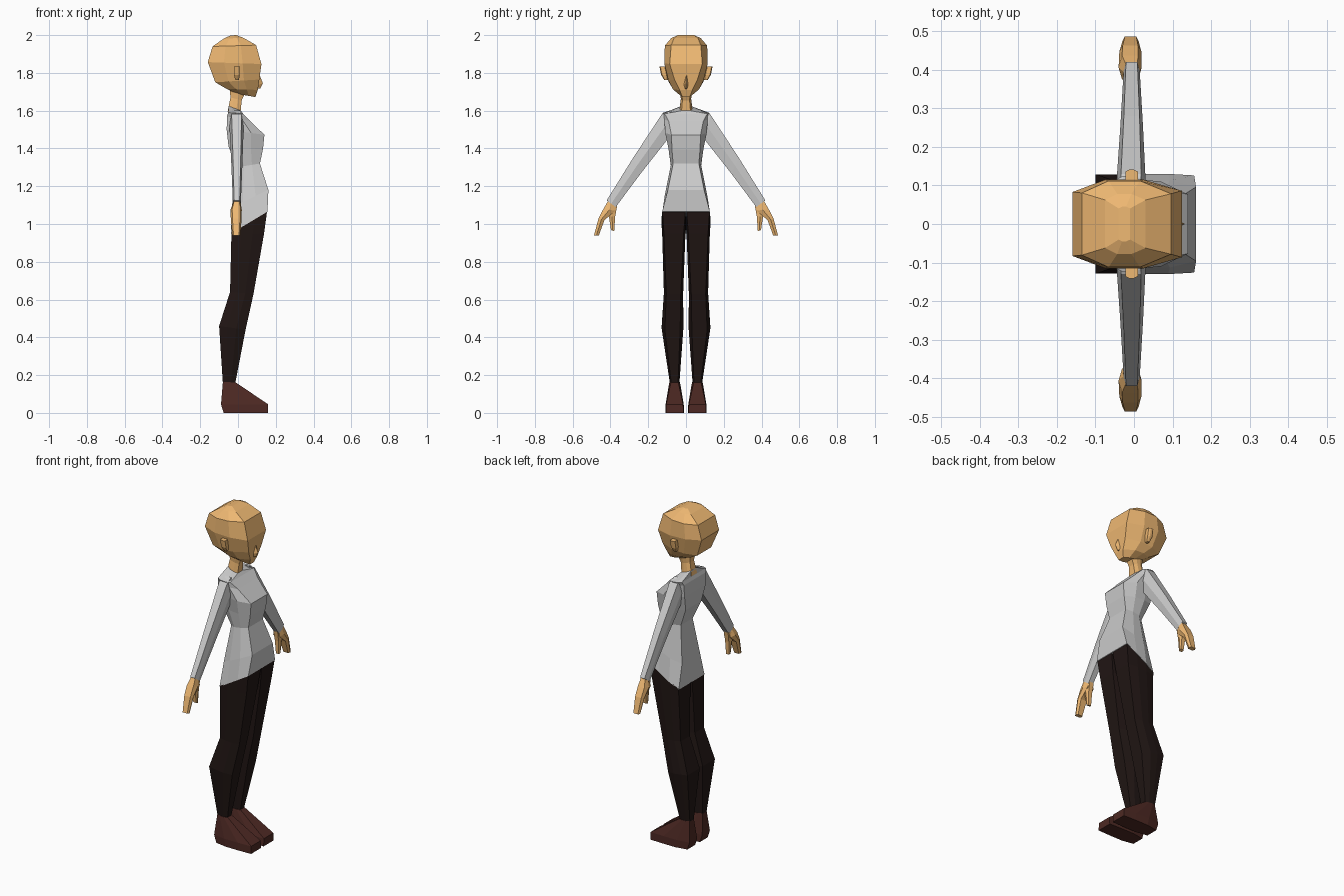
import bpy, bmesh


def material(name, rgb):
    m = bpy.data.materials.new(name)
    m.diffuse_color = (*rgb, 1)
    return m


SKIN = material("skin", (0.86, 0.48, 0.17))
TROUSER = material("dark_cloth", (0.015, 0.008, 0.007))
LEATHER = material("leather", (0.075, 0.022, 0.017))


def loft(name, rings, mat=None, mirror=False):
    """Skin a list of equal-length point rings, cap both ends."""
    bm = bmesh.new()
    rows = [[bm.verts.new(p) for p in r] for r in rings]
    n = len(rows[0])
    for a, b in zip(rows, rows[1:]):
        for i in range(n):
            j = (i + 1) % n
            bm.faces.new((a[i], a[j], b[j], b[i]))
    bm.faces.new(rows[0][::-1])
    bm.faces.new(rows[-1])
    bmesh.ops.recalc_face_normals(bm, faces=bm.faces)
    me = bpy.data.meshes.new(name)
    bm.to_mesh(me)
    bm.free()
    ob = bpy.data.objects.new(name, me)
    bpy.context.collection.objects.link(ob)
    if mat:
        me.materials.append(mat)
    if mirror:
        mod = ob.modifiers.new("mirror", 'MIRROR')
        mod.use_axis = (False, True, False)
        mod.use_mirror_merge = False
    return ob


def section(xb, xf, zb, zf, y0, y1, kf=0.7, kb=0.7):
    """Eight-sided horizontal section; kf/kb narrow its front/back edge."""
    c, h = (y0 + y1) / 2, (y1 - y0) / 2
    half = [(1, kf), (0.65, 1), (0.3, 1), (0, kb)]
    pts = [(t, k) for t, k in half] + [(t, -k) for t, k in half[::-1]]
    return [(xb + t * (xf - xb), c + k * h, zb + t * (zf - zb)) for t, k in pts]


def body(xb, xf, zb, zf, y, kf=0.7, kb=0.7):
    return section(xb, xf, zb, zf, -y, y, kf, kb)


def limb(up, low, xb, xf):
    """Six-sided section of an arm between its upper and lower edge (y, z)."""
    c, h = (xb + xf) / 2, (xf - xb) / 2
    my, mz = (up[0] + low[0]) / 2, (up[1] + low[1]) / 2
    return [(c - h * .7, *up), (c + h * .7, *up), (c + h, my, mz),
            (c + h * .7, *low), (c - h * .7, *low), (c - h, my, mz)]


# Head, neck and facial parts
loft("head", [
    body(-0.01, 0.092, 1.69, 1.672, 0.028),
    body(-0.06, 0.105, 1.715, 1.71, 0.068, 0.5),
    body(-0.12, 0.113, 1.75, 1.765, 0.093, 0.65),
    body(-0.16, 0.124, 1.857, 1.847, 0.115, 0.75, 0.72),
    body(-0.135, 0.096, 1.94, 1.947, 0.112, 0.7, 0.72),
    body(-0.075, 0.03, 1.982, 1.985, 0.078, 0.8, 0.8),
    body(-0.04, -0.01, 1.998, 2.0, 0.045, 0.9, 0.9)], SKIN)
loft("nose", [[(0.11, -0.006, 1.80), (0.11, 0.006, 1.80), (0.112, 0.0, 1.79)],
              [(0.10, -0.016, 1.735), (0.10, 0.016, 1.735), (0.132, 0, 1.745)],
              [(0.10, -0.008, 1.715), (0.10, 0.008, 1.715), (0.118, 0, 1.718)]], SKIN)
loft("ear", [
    section(-0.014, 0.004, 1.762, 1.762, 0.095, 0.115),
    section(-0.022, 0.01, 1.79, 1.79, 0.098, 0.132),
    section(-0.022, 0.01, 1.835, 1.835, 0.108, 0.141)], SKIN, True)
loft("neck", [
    body(-0.055, 0.012, 1.595, 1.58, 0.036),
    body(-0.04, 0.02, 1.67, 1.655, 0.027),
    body(-0.045, 0.04, 1.73, 1.70, 0.033)], SKIN)

# Shirt, from the slanted hem up to the collar
loft("shirt", [
    body(-0.037, 0.156, 0.95, 1.065, 0.13, 0.97, 0.93),
    body(-0.033, 0.161, 1.09, 1.18, 0.113, 0.85, 0.75),
    body(-0.005, 0.116, 1.30, 1.32, 0.08, 0.85, 0.7),
    body(-0.05, 0.132, 1.41, 1.395, 0.093, 0.8, 0.8),
    body(-0.06, 0.14, 1.50, 1.472, 0.11, 0.7, 0.9),
    body(-0.058, 0.065, 1.57, 1.545, 0.115, 0.8, 0.9),
    body(-0.052, 0.028, 1.59, 1.583, 0.125, 0.9, 0.9),
    body(-0.05, 0.015, 1.625, 1.60, 0.035)])

# Sleeves and hands
loft("sleeve", [
    limb((0.085, 1.60), (0.06, 1.49), -0.045, 0.025),
    limb((0.13, 1.578), (0.10, 1.445), -0.045, 0.03),
    limb((0.28, 1.35), (0.24, 1.267), -0.035, 0.023),
    limb((0.42, 1.125), (0.372, 1.09), -0.027, 0.015)], None, True)
loft("hand", [
    limb((0.405, 1.135), (0.375, 1.11), -0.022, 0.012),
    limb((0.437, 1.08), (0.375, 1.07), -0.04, 0.02),
    limb((0.463, 1.03), (0.432, 1.02), -0.038, 0.019),
    limb((0.487, 0.94), (0.462, 0.938), -0.03, 0.012)], SKIN, True)
loft("thumb", [
    limb((0.41, 1.09), (0.364, 1.10), -0.028, 0.012),
    limb((0.408, 1.04), (0.375, 1.04), -0.025, 0.01),
    limb((0.397, 0.968), (0.38, 0.962), -0.02, 0.006)], SKIN, True)

# Trouser legs and shoes
loft("trouser_leg", [
    section(-0.08, -0.015, 0.155, 0.155, 0.035, 0.085),
    section(-0.10, 0.04, 0.46, 0.44, 0.014, 0.129, 0.7, 1),
    section(-0.042, 0.082, 0.64, 0.63, 0.015, 0.117, 0.75, 0.85),
    section(-0.035, 0.138, 0.94, 0.95, 0.003, 0.126, 0.85, 0.9),
    section(-0.034, 0.154, 0.955, 1.068, 0.0, 0.128, 0.95, 0.92)], TROUSER, True)
loft("shoe", [
    section(-0.076, 0.16, 0.0, 0.0, 0.01, 0.108, 0.95, 0.75),
    section(-0.09, 0.16, 0.045, 0.045, 0.012, 0.108, 0.93, 0.75),
    section(-0.08, -0.01, 0.165, 0.16, 0.032, 0.088)], LEATHER, True)
